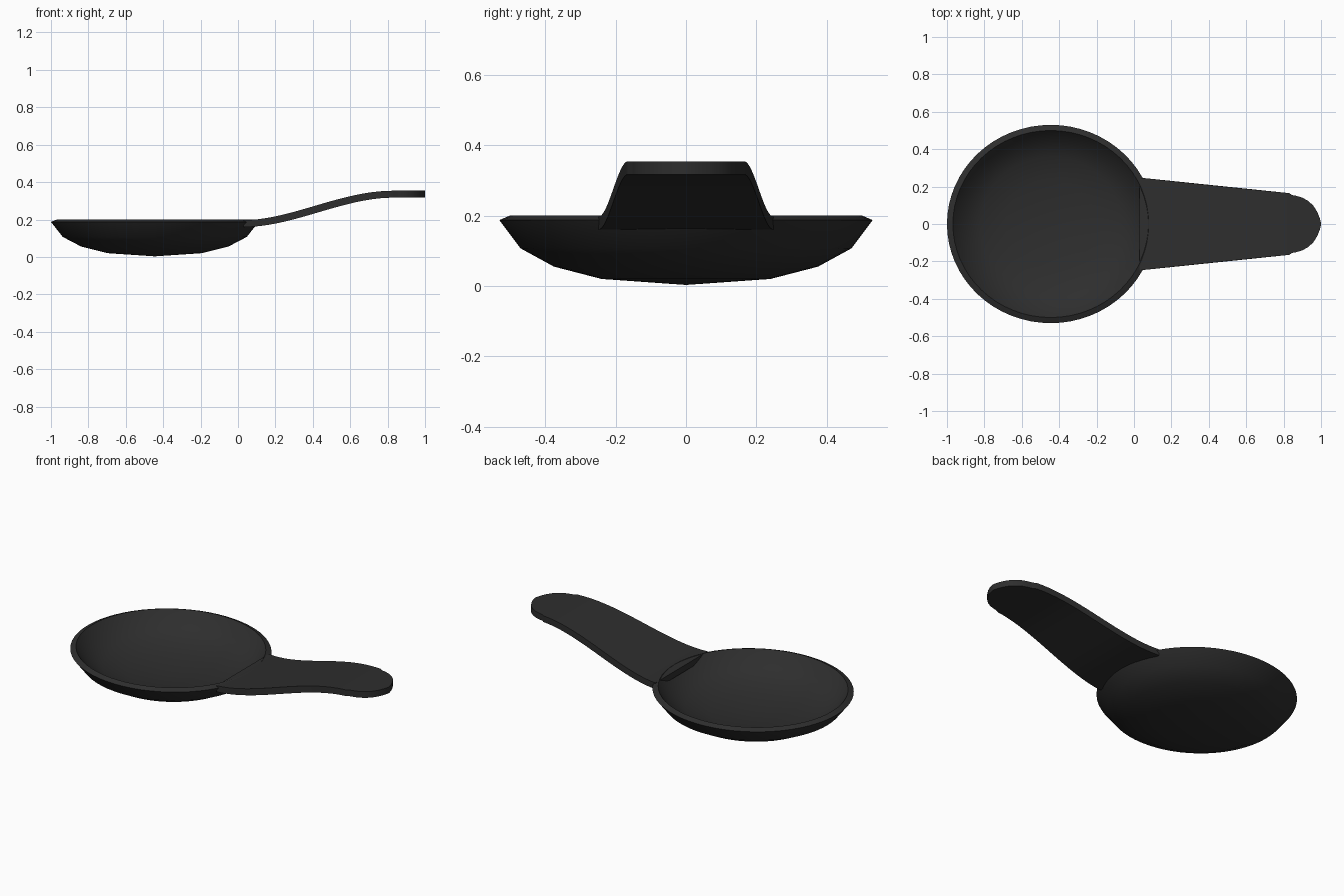
import bpy, bmesh, math

cube = bpy.data.objects.get("Cube")
if cube:
    bpy.data.objects.remove(cube, do_unlink=True)

black = bpy.data.materials.new("matte_black")
black.use_nodes = True
colour = (0.027, 0.027, 0.027, 1)
black.diffuse_color = colour
bsdf = black.node_tree.nodes["Principled BSDF"]
bsdf.inputs["Base Color"].default_value = colour
bsdf.inputs["Roughness"].default_value = 0.6


def finish(name, bm, angle):
    bmesh.ops.recalc_face_normals(bm, faces=bm.faces)
    mesh = bpy.data.meshes.new(name)
    bm.to_mesh(mesh)
    bm.free()
    mesh.materials.append(black)
    obj = bpy.data.objects.new(name, mesh)
    bpy.context.collection.objects.link(obj)
    bpy.ops.object.select_all(action="DESELECT")
    obj.select_set(True)
    bpy.context.view_layer.objects.active = obj
    bpy.ops.object.shade_smooth_by_angle(angle=math.radians(angle))
    return obj


# Bowl: closed shell turned from one profile, slightly longer in x
profile = [(0, 0.003), (0.24, 0.02), (0.375, 0.055), (0.47, 0.107), (0.53, 0.187),
           (0.5, 0.2), (0.442, 0.127), (0.36, 0.085), (0.232, 0.053), (0, 0.038)]
bm = bmesh.new()
verts = [bm.verts.new((r, 0, z)) for r, z in profile]
edges = [bm.edges.new(pair) for pair in zip(verts, verts[1:])]
bmesh.ops.spin(bm, geom=verts + edges, cent=(0, 0, 0), axis=(0, 0, 1),
               angle=math.tau, steps=64)
bmesh.ops.remove_doubles(bm, verts=bm.verts, dist=0.0005)
bmesh.ops.scale(bm, vec=(1.047, 1, 1), verts=bm.verts)
bmesh.ops.translate(bm, vec=(-0.445, 0, 0), verts=bm.verts)
finish("bowl", bm, 40)

# Handle: tapering strip swept along an S curve, with a rounded tip
start, level, thick = 0.03, 0.83, 0.037
stations = []
for i in range(21):
    t = i / 20
    stations.append((start + (level - start) * t, 0.248 - 0.083 * t))
stations += [(0.845, 0.155), (0.87, 0.15), (0.9, 0.141), (0.93, 0.124),
             (0.957, 0.1), (0.978, 0.068), (0.992, 0.035), (1, 0.006)]
bm = bmesh.new()
rings = []
for x, half in stations:
    t = min(1, (x - start) / (level - start))
    z = 0.16 + 0.157 * t * t * (3 - 2 * t)
    lean = 0.157 * 6 * t * (1 - t) / (level - start) * thick
    rings.append([bm.verts.new(p) for p in (
        (x, -half, z), (x, half, z),
        (x - lean, half, z + thick), (x - lean, -half, z + thick))])
for a, b in zip(rings, rings[1:]):
    for i in range(4):
        j = (i + 1) % 4
        bm.faces.new((a[i], a[j], b[j], b[i]))
bm.faces.new(rings[0])
bm.faces.new(rings[-1])
finish("handle", bm, 35)
